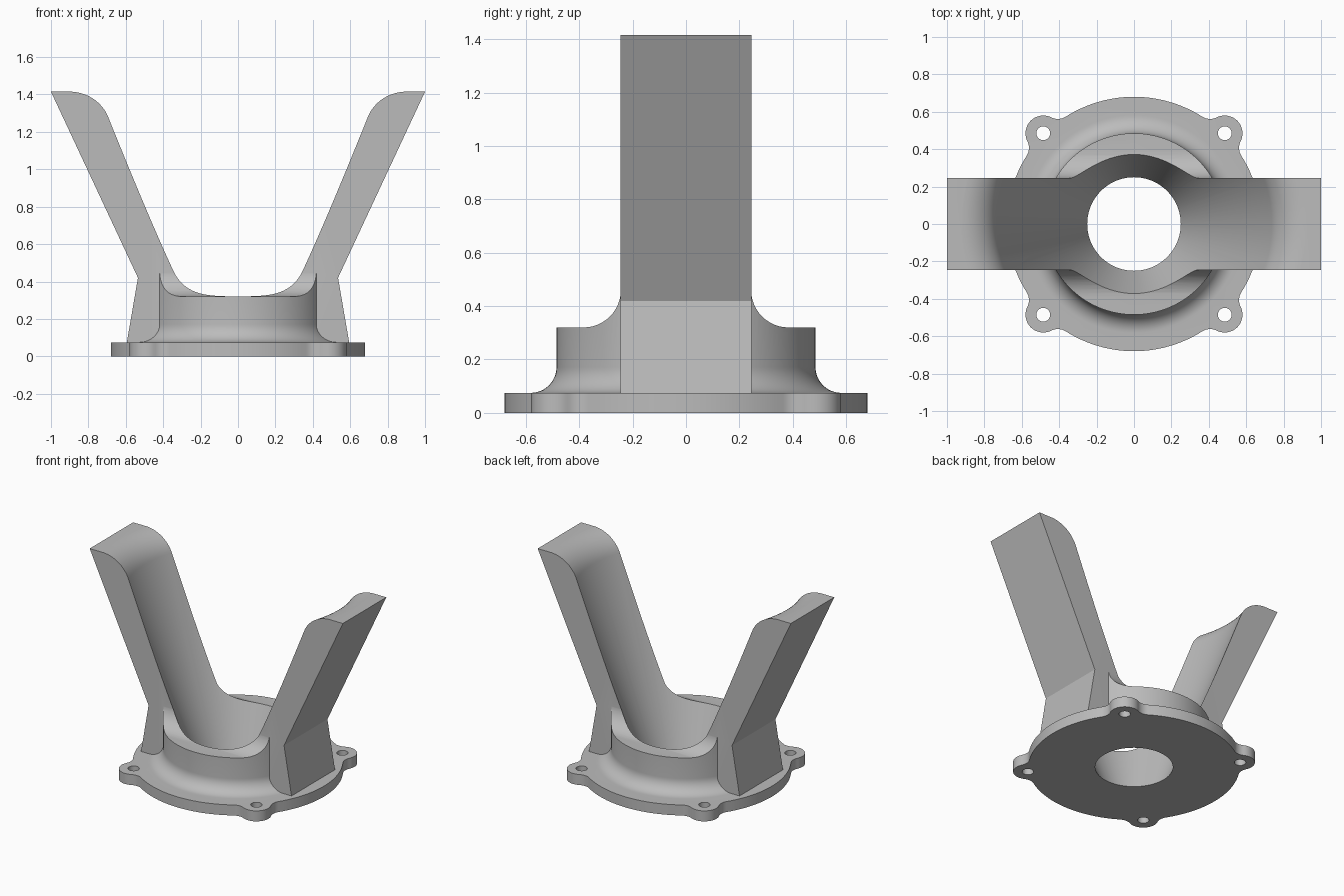
import bpy, bmesh
from math import sin, cos, pi, sqrt, acos, atan2, radians

cube = bpy.data.objects.get("Cube")
if cube:
    bpy.data.objects.remove(cube, do_unlink=True)

grey = bpy.data.materials.new("cast_grey")
grey.use_nodes = True
colour = (0.5, 0.5, 0.5, 1)
grey.diffuse_color = colour
grey.node_tree.nodes["Principled BSDF"].inputs["Base Color"].default_value = colour


def finish(bm, name):
    bmesh.ops.remove_doubles(bm, verts=bm.verts, dist=1e-5)
    bmesh.ops.recalc_face_normals(bm, faces=bm.faces)
    mesh = bpy.data.meshes.new(name)
    bm.to_mesh(mesh)
    bm.free()
    mesh.materials.append(grey)
    obj = bpy.data.objects.new(name, mesh)
    bpy.context.collection.objects.link(obj)
    return obj


def prism(name, points, move):
    """Closed prism: points are 3D, swept along move."""
    bm = bmesh.new()
    face = bm.faces.new([bm.verts.new(p) for p in points])
    swept = bmesh.ops.extrude_face_region(bm, geom=[face], use_keep_orig=True)
    verts = [g for g in swept["geom"] if isinstance(g, bmesh.types.BMVert)]
    bmesh.ops.translate(bm, verts=verts, vec=move)
    return finish(bm, name)


def revolve(name, profile, steps=128):
    """Closed solid from an (r, z) profile that starts and ends on the axis."""
    bm = bmesh.new()
    verts = [bm.verts.new((r, 0, z)) for r, z in profile]
    edges = [bm.edges.new(pair) for pair in zip(verts, verts[1:])]
    bmesh.ops.spin(bm, geom=verts + edges, cent=(0, 0, 0), axis=(0, 0, 1),
                   angle=2 * pi, steps=steps, use_merge=True)
    return finish(bm, name)


def arc(cx, cy, r, a, b, n=12):
    return [(cx + r * cos(a + (b - a) * i / n), cy + r * sin(a + (b - a) * i / n))
            for i in range(n + 1)]


def combine(target, tool, operation):
    mod = target.modifiers.new(operation.lower(), "BOOLEAN")
    mod.operation, mod.solver, mod.object = operation, "EXACT", tool
    bpy.context.view_layer.objects.active = target
    bpy.ops.object.modifier_apply(modifier=mod.name)
    bpy.data.objects.remove(tool, do_unlink=True)


# Flange: a disc with four ears blended in by concave arcs
R, EAR, BLEND, POS = 0.68, 0.095, 0.08, 0.485
THICK = 0.075
d = POS * sqrt(2)
spread = acos(((R + BLEND) ** 2 + d * d - (EAR + BLEND) ** 2) / (2 * d * (R + BLEND)))
bx, by = (R + BLEND) * cos(spread), -(R + BLEND) * sin(spread)
to_ear = atan2(-by, d - bx)
low = arc(bx, by, BLEND, pi - spread, to_ear, 8)
ear = arc(d, 0, EAR, to_ear - pi, pi - to_ear, 24)
high = [(x, -y) for x, y in reversed(low)]
rim = arc(0, 0, R, spread, pi / 2 - spread, 28)
quarter = low + ear[1:-1] + high + rim[1:-1]
outline = []
for k in range(4):
    t = pi / 4 + k * pi / 2
    outline += [(x * cos(t) - y * sin(t), x * sin(t) + y * cos(t), 0) for x, y in quarter]
body = prism("bracket_body", outline, (0, 0, THICK))

# Collar: round hub with a foot fillet, its top rising in fillets to the arms
HUB, FOOT, TOP, HALF, RISE = 0.485, 0.097, 0.32, 0.245, 0.14
foot = arc(HUB + FOOT, THICK + FOOT, FOOT, -pi / 2, -pi)
collar = revolve("collar", [(0, 0.03), (HUB + FOOT, 0.03)] + foot + [(HUB, 0.6), (0, 0.6)])
side = [(0.8, 0), (0.8, TOP)] + arc(HALF + RISE - 0.001, TOP + RISE, RISE, -pi / 2, -pi)
side += [(0.2, TOP + RISE)]
section = side + [(-y, z) for y, z in reversed(side)]
trim = prism("collar_trim", [(-0.8, y, z) for y, z in section], (1.6, 0, 0))
combine(collar, trim, "INTERSECT")
combine(body, collar, "UNION")

# Arms: a V-shaped slab whose middle is removed by the conical bore
HEIGHT = 1.415
edge = [(0.602, 0.03), (0.535, 0.42), (1.0, HEIGHT)]
slab = edge + [(-x, z) for x, z in reversed(edge)]
arms = prism("arms", [(x, -HALF, z) for x, z in slab], (0, 2 * HALF, 0))
combine(body, arms, "UNION")

# Conical bore, rounding outwards over the arm tips
BORE, SLOPE, TANGENT = 0.25, 0.38, 0.145
lean = atan2(SLOPE, 1)
tip = BORE + SLOPE * HEIGHT
round_r = TANGENT / sin(lean) * (1 - sin(lean)) if lean > 1 else TANGENT * 1.45
lip = arc(tip + TANGENT, HEIGHT - round_r, round_r, pi - lean, pi / 2, 16)
bore = revolve("bore", [(0, -0.1), (BORE - 0.1 * SLOPE, -0.1)] + lip[:-1]
               + [(tip + TANGENT, HEIGHT + 0.001), (tip + TANGENT, 1.6), (0, 1.6)])
combine(body, bore, "DIFFERENCE")

# Bolt holes through the ears
for sx in (-1, 1):
    for sy in (-1, 1):
        ring = arc(sx * POS, sy * POS, 0.037, 0, 2 * pi, 32)[:-1]
        hole = prism("bolt_hole", [(x, y, -0.1) for x, y in ring], (0, 0, 0.3))
        combine(body, hole, "DIFFERENCE")

bpy.ops.object.select_all(action="DESELECT")
body.select_set(True)
bpy.context.view_layer.objects.active = body
bpy.ops.object.shade_smooth_by_angle(angle=radians(25))
